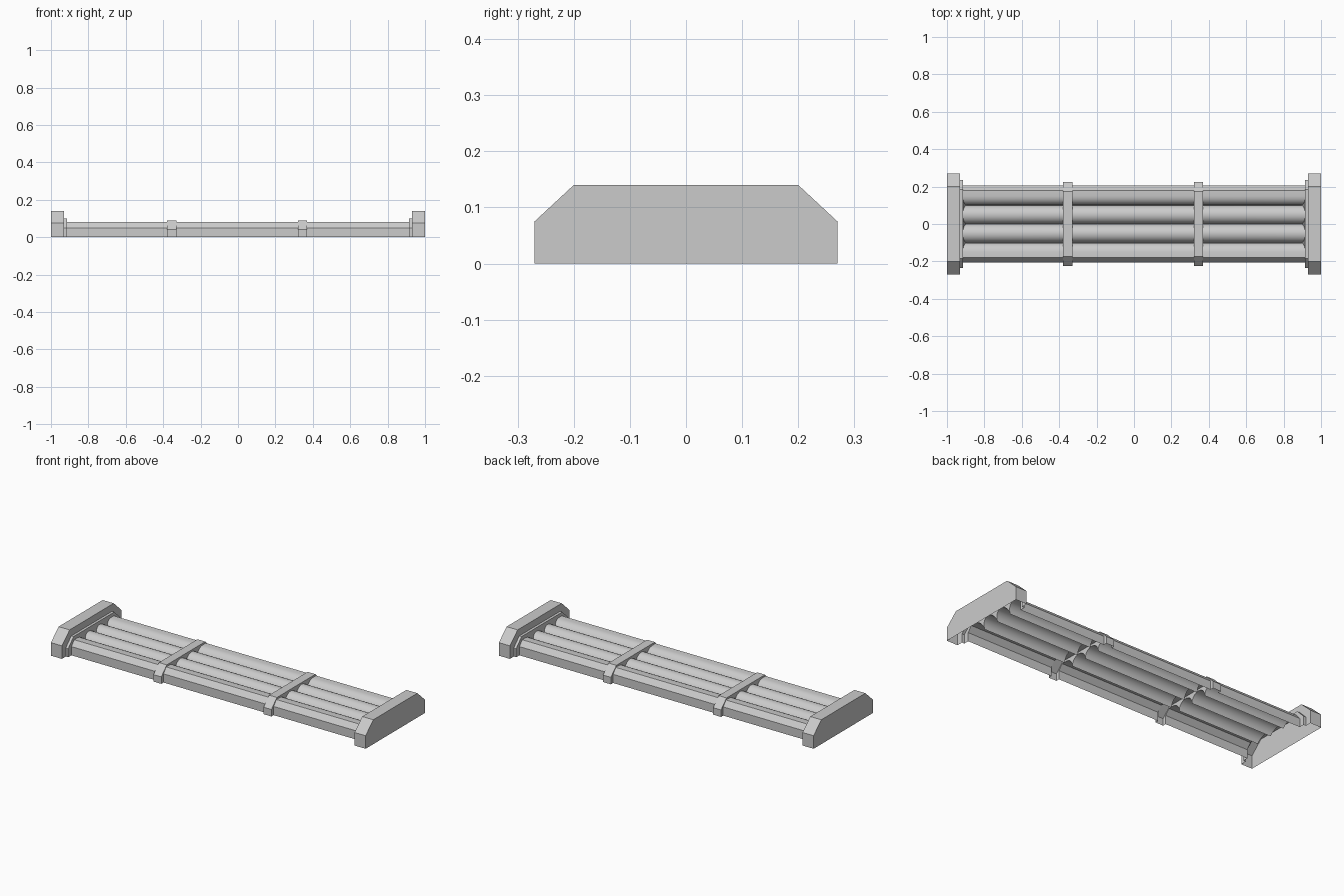
import bpy, bmesh, math

if "Cube" in bpy.data.objects:
    bpy.data.objects.remove(bpy.data.objects["Cube"])

grey = bpy.data.materials.new("light_grey")
grey.use_nodes = True
colour = (0.6, 0.6, 0.6, 1)
grey.diffuse_color = colour
grey.node_tree.nodes["Principled BSDF"].inputs["Base Color"].default_value = colour


def arch(half, shoulder, inset, top):
    """Open-bottomed profile with chamfered shoulders, from -y over the top to +y."""
    side = [(half, 0), (half, shoulder), (inset, top)]
    return [(-y, z) for y, z in side] + side[::-1]


def tube_profile():
    """Two chamfered rails with a row of half tubes between them."""
    r, low, steps = 0.05, 0.03, 10
    pts = [(-0.205, 0), (-0.205, 0.05), (-0.18, 0.08)]
    for centre in (-0.15, -0.05, 0.05, 0.15):
        start = steps // 2 if centre < -0.1 else 1
        end = steps // 2 if centre > 0.1 else steps
        for i in range(start, end + 1):
            a = math.pi * i / steps
            pts.append((centre - r * math.cos(a), low + r * math.sin(a)))
    return pts + [(0.18, 0.08), (0.205, 0.05), (0.205, 0)]


TUBES = tube_profile()
BAND = arch(0.225, 0.04, 0.175, 0.09)
COLLAR = arch(0.235, 0.05, 0.185, 0.10)
CAP = arch(0.27, 0.075, 0.20, 0.14)
END_X, STEP_X = 0.915, 0.93


def section(bm, profile, x):
    return [bm.verts.new((x, y, z)) for y, z in profile]


def tube_end(bm, x):
    """Tube section at an end collar, its valleys sloping inward."""
    verts = section(bm, TUBES, x)
    for v in verts:
        if abs(v.co.y) < 0.17:
            v.co.x -= math.copysign((0.08 - v.co.z) * 0.4, x)
    return verts


def skin(bm, a, b):
    """Surface between two equal sections, a at the lower x."""
    for i in range(len(a) - 1):
        bm.faces.new((a[i], b[i], b[i + 1], a[i + 1]))


def wall(bm, outer, inner, facing):
    """Flat wall between a larger and a smaller section."""
    face = bm.faces.new(outer[::-1] + inner)
    if facing < 0:
        face.normal_flip()


def finish(bm, name):
    mesh = bpy.data.meshes.new(name)
    bm.to_mesh(mesh)
    bm.free()
    mesh.materials.append(grey)
    obj = bpy.data.objects.new(name, mesh)
    bpy.context.collection.objects.link(obj)
    return obj


# Tube panels between the end caps and the straps
straps = [(-0.38, -0.33), (0.32, 0.37)]
spans = [(-END_X, -0.38), (-0.33, 0.32), (0.37, END_X)]
for label, (x0, x1) in zip(("right", "middle", "left"), spans):
    bm = bmesh.new()
    ends = [tube_end(bm, x) if abs(x) == END_X else section(bm, TUBES, x)
            for x in (x0, x1)]
    skin(bm, *ends)
    panel = finish(bm, label + "_tube_panel")
    bpy.ops.object.select_all(action="DESELECT")
    panel.select_set(True)
    bpy.context.view_layer.objects.active = panel
    bpy.ops.object.shade_smooth_by_angle(angle=math.radians(30))

# Hollow straps across the tubes
for label, (x0, x1) in zip(("right", "left"), straps):
    bm = bmesh.new()
    a, b = section(bm, BAND, x0), section(bm, BAND, x1)
    skin(bm, a, b)
    wall(bm, a, section(bm, TUBES, x0), -1)
    wall(bm, b, section(bm, TUBES, x1), 1)
    finish(bm, label + "_strap")

# Hollow end caps with a stepped collar
for label, side in (("right", -1), ("left", 1)):
    bm = bmesh.new()
    collar_in = section(bm, COLLAR, END_X)
    collar_out = section(bm, COLLAR, STEP_X)
    cap_in = section(bm, CAP, STEP_X)
    cap_out = section(bm, CAP, 1)
    wall(bm, collar_in, tube_end(bm, END_X), -1)
    skin(bm, collar_in, collar_out)
    wall(bm, cap_in, collar_out, -1)
    skin(bm, cap_in, cap_out)
    bm.faces.new(cap_out[::-1])
    if side < 0:
        for v in bm.verts:
            v.co.x = -v.co.x
        bmesh.ops.reverse_faces(bm, faces=bm.faces[:])
    finish(bm, label + "_end_cap")
